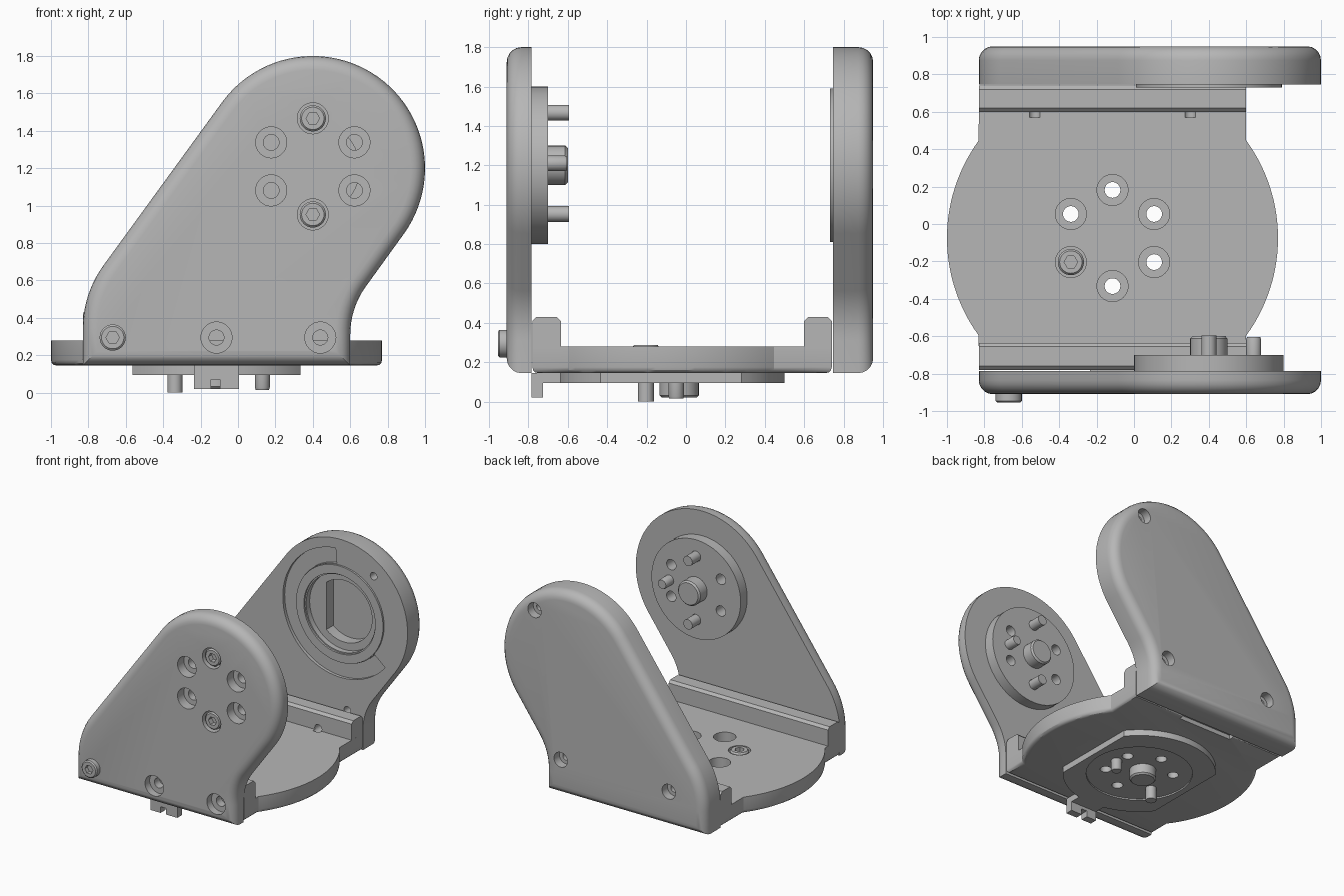
import bpy, bmesh, math
from math import radians, cos, sin

if "Cube" in bpy.data.objects:
    bpy.data.objects.remove(bpy.data.objects["Cube"], do_unlink=True)

grey = bpy.data.materials.new("plain grey")
grey.use_nodes = True
COLOUR = (0.47, 0.47, 0.47, 1)
grey.diffuse_color = COLOUR
grey.node_tree.nodes["Principled BSDF"].inputs["Base Color"].default_value = COLOUR


def place(axis, p, q, d):
    return (p, d, q) if axis == 'Y' else (p, q, d)


def arc(cx, cy, r, start, end, n=24):
    angles = [radians(start + (end - start) * i / n) for i in range(n + 1)]
    return [(cx + r * cos(a), cy + r * sin(a)) for a in angles]


def finish(name, bm):
    bmesh.ops.recalc_face_normals(bm, faces=bm.faces[:])
    mesh = bpy.data.meshes.new(name)
    bm.to_mesh(mesh)
    bm.free()
    mesh.materials.append(grey)
    obj = bpy.data.objects.new(name, mesh)
    bpy.context.collection.objects.link(obj)
    return obj


def slab(name, outline, axis, lo, hi, round_at=None, radius=0.0, segments=5):
    """Extrude an outline along an axis, optionally rounding one rim."""
    bm = bmesh.new()
    a, b = ([bm.verts.new(place(axis, p, q, d)) for p, q in outline] for d in (lo, hi))
    n = len(outline)
    bm.faces.new(a)
    bm.faces.new(b)
    for i in range(n):
        j = (i + 1) % n
        bm.faces.new((a[i], a[j], b[j], b[i]))
    bmesh.ops.recalc_face_normals(bm, faces=bm.faces[:])
    if round_at is not None:
        rim = set(a if round_at == lo else b)
        edges = [e for e in bm.edges if all(v in rim for v in e.verts)]
        bmesh.ops.bevel(bm, geom=edges, offset=radius, offset_type='OFFSET', segments=segments,
                        profile=0.5, affect='EDGES', clamp_overlap=False)
    return finish(name, bm)


def box(name, x0, x1, y0, y1, z0, z1):
    return slab(name, [(x0, y0), (x1, y0), (x1, y1), (x0, y1)], 'Z', z0, z1)


def turned(name, centre, axis, profile, sides=32, ring=False):
    """Revolve (radius, depth) steps about an axis."""
    bm = bmesh.new()
    rows = []
    for r, d in profile:
        rows.append([bm.verts.new(place(axis, p, q, d))
                     for p, q in arc(*centre, r, 0, 360, sides)[:-1]])
    pairs = list(zip(rows, rows[1:]))
    if ring:
        pairs.append((rows[-1], rows[0]))
    else:
        bm.faces.new(rows[0])
        bm.faces.new(rows[-1])
    for a, b in pairs:
        for i in range(sides):
            j = (i + 1) % sides
            bm.faces.new((a[i], a[j], b[j], b[i]))
    return finish(name, bm)


def cut(cutter, *targets):
    for obj in targets:
        mod = obj.modifiers.new("cut", 'BOOLEAN')
        mod.operation, mod.solver, mod.object = 'DIFFERENCE', 'EXACT', cutter
        deps = bpy.context.evaluated_depsgraph_get()
        deps.update()
        mesh = bpy.data.meshes.new_from_object(obj.evaluated_get(deps))
        obj.modifiers.clear()
        obj.data = mesh
    bpy.data.objects.remove(cutter, do_unlink=True)


def drill(centre, axis, wide, narrow, start, step, end, *targets):
    """Counterbored hole."""
    cut(turned("cutter", centre, axis, [(wide, start), (wide, step), (narrow, step), (narrow, end)]),
        *targets)


def screw(name, centre, axis, top, under, tip):
    obj = turned(name, centre, axis, [(0.06, top), (0.07, top + (under - top) * 0.15),
                                      (0.07, under), (0.04, under), (0.04, tip)])
    mid = top + (under - top) * 0.6
    out = top - (under - top) * 0.5
    cut(turned("cutter", centre, axis, [(0.036, out), (0.036, mid)], 6), obj)


def boss(name, centre, axis, r, root, tip):
    t = tip + (root - tip) * 0.12
    return turned(name, centre, axis, [(r, root), (r, t), (r * 0.88, tip)])


# Side arms share one outline
HUB = (0.4, 1.2)
arm = ([(-0.83, 0.145), (0.6, 0.145)] + arc(1.04, 0.31, 0.44, 180, 145, 8)
       + arc(*HUB, 0.6, -35, 144, 48) + arc(-0.25, 0.34, 0.58, 144, 180, 10))
front_arm = slab("front_arm", arm, 'Y', -0.91, -0.785, -0.91, 0.075)
back_arm = slab("back_arm", arm, 'Y', 0.745, 0.95, 0.95, 0.075)

# Base floor with round flanks
MID = (-0.115, -0.075)
floor_outline = ([(-0.83, -0.78), (0.6, -0.78)] + arc(*MID, 0.885, -36.1, 36.1, 28)
                 + [(0.6, 0.74), (-0.83, 0.74)] + arc(*MID, 0.885, 143.9, 216.1, 28))
base = slab("base_floor", floor_outline, 'Z', 0.145, 0.28, 0.145, 0.03, 3)


# Upright walls along the base
def wall(name, inner, outer):
    s = 0.02 if outer > inner else -0.02
    profile = [(inner, 0.25), (inner, 0.41), (inner + s, 0.43), (outer - s, 0.43), (outer, 0.41),
               (outer, 0.2), (outer - s, 0.2), (outer - s, 0.25)]
    obj = slab(name, profile, 'Z', -0.83, 0.6)
    for v in obj.data.vertices:
        y, z, x = v.co
        v.co = (x, y, z)
    return obj


front_wall = wall("front_wall", -0.635, -0.78)
back_wall = wall("back_wall", 0.6, 0.74)
cut(box("cutter", -0.36, 0.13, 0.69, 0.8, 0.1, 0.18), base)

# Underside pad and plug
pad = slab("under_pad", arc(*MID, 0.575, 38.5, 141.5) + arc(*MID, 0.575, 218.5, 258, 8)
           + [(-0.235, -0.74), (0.005, -0.74)] + arc(*MID, 0.575, 282, 321.5, 8),
           'Z', 0.095, 0.15)
cut(turned("cutter", MID, 'Z', [(0.4, 0.05), (0.4, 0.107)], 64), pad)
plug = box("plug", -0.235, 0.005, -0.785, -0.725, 0.02, 0.146)
cut(box("cutter", -0.145, -0.095, -0.9, -0.6, -0.1, 0.07), plug)

# Front horn disc with its hub and pins
horn = turned("front_horn", HUB, 'Y', [(0.4, -0.79), (0.4, -0.7)], 64)
boss("front_hub", HUB, 'Y', 0.1, -0.71, -0.6)
boss("front_pin", (0.64, 1.21), 'Y', 0.04, -0.71, -0.605)

# Under hub and pin
boss("under_hub", (-0.115, -0.035), 'Z', 0.1, 0.12, 0.02)
boss("under_pin", (0.13, -0.05), 'Z', 0.04, 0.12, 0.015)

# Six-hole rings
for k in range(6):
    a = radians(90 + 60 * k)
    p = (HUB[0] + 0.257 * cos(a), HUB[1] + 0.257 * sin(a) + 0.01)
    drill(p, 'Y', 0.083, 0.042, -1.0, -0.83, -0.5, front_arm, horn)
    if k % 3 == 0:
        screw("horn_screw", p, 'Y', -0.9, -0.83, -0.595)
    q = (MID[0] + 0.257 * cos(a), MID[1] + 0.257 * sin(a))
    drill(q, 'Z', 0.083, 0.042, 0.4, 0.2, -0.1, base, pad)
    if k == 2:
        screw("base_screw", q, 'Z', 0.287, 0.2, 0.0)

# Lower front screw row
for x in (-0.115, 0.44):
    drill((x, 0.295), 'Y', 0.083, 0.04, -1.0, -0.85, -0.68, front_arm, front_wall)
screw("front_corner_screw", (-0.67, 0.295), 'Y', -0.955, -0.9, -0.8)

# Back arm screw holes and wall holes
for p in ((0.695, 1.58), (0.46, 0.43), (-0.51, 0.43)):
    drill(p, 'Y', 0.06, 0.03, 1.1, 0.88, 0.6, back_arm)
for x in (-0.53, 0.3):
    cut(turned("cutter", (x, 0.295), 'Y', [(0.032, 0.57), (0.032, 0.7)], 20), base, back_wall)

# Back bearing seat: shallow sector, stepped pocket, raised ring
cut(slab("cutter", arc(*HUB, 0.52, 95, 320, 40) + arc(*HUB, 0.395, 320, 95, 40),
         'Y', 0.6, 0.77), back_arm)
cut(turned("cutter", HUB, 'Y', [(0.31, 0.6), (0.31, 0.79)], 64), back_arm)
cut(slab("cutter", arc(*HUB, 0.25, -130, 130, 40), 'Y', 0.7, 0.88), back_arm)
turned("bearing_ring", HUB, 'Y', [(0.39, 0.73), (0.39, 0.755), (0.32, 0.755), (0.32, 0.73)],
       64, ring=True)

# Smooth shading with crisp edges
bpy.ops.object.select_all(action='DESELECT')
for obj in bpy.context.collection.objects:
    if obj.type == 'MESH':
        obj.select_set(True)
        bpy.context.view_layer.objects.active = obj
bpy.ops.object.shade_smooth_by_angle(angle=radians(30))
